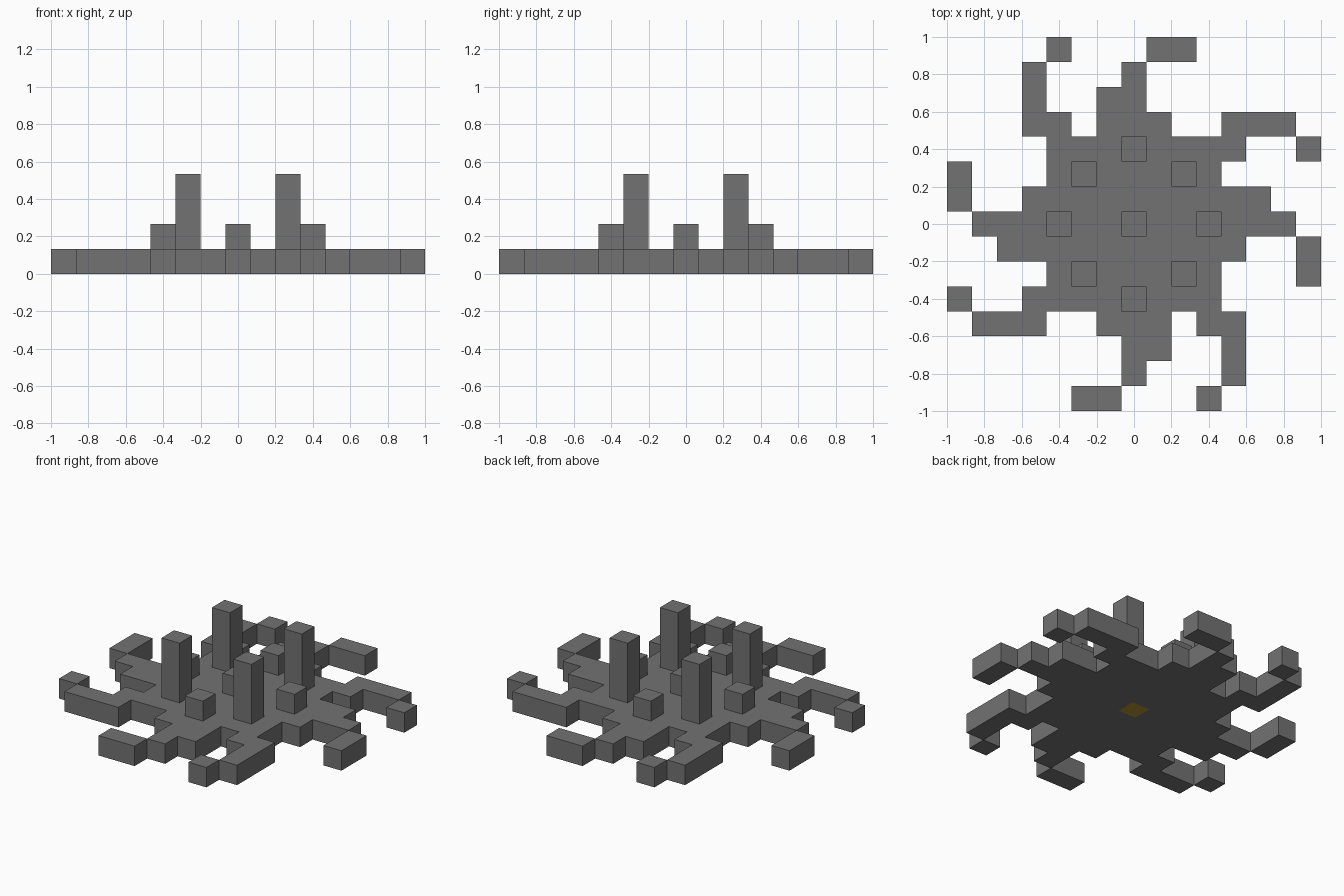
import bpy
import bmesh
from mathutils import Vector

cube = bpy.data.objects.get("Cube")
if cube:
    bpy.data.objects.remove(cube)

U = 2 / 15  # one block


def material(name, rgb):
    mat = bpy.data.materials.new(name)
    mat.use_nodes = True
    mat.diffuse_color = (*rgb, 1)
    mat.node_tree.nodes["Principled BSDF"].inputs["Base Color"].default_value = (*rgb, 1)
    return mat


GREY = material("stone grey", (0.17, 0.17, 0.17))
GOLD = material("dark gold", (0.42, 0.29, 0.032))


def add_object(name, bm, mats):
    mesh = bpy.data.meshes.new(name)
    bm.to_mesh(mesh)
    bm.free()
    for mat in mats:
        mesh.materials.append(mat)
    obj = bpy.data.objects.new(name, mesh)
    bpy.context.collection.objects.link(obj)
    return obj


def turns(cell):
    """The cell and its three quarter turns about the centre."""
    x, y = cell
    return [(x, y), (-y, x), (-x, -y), (y, -x)]


def pillar(name, cell, blocks):
    """Square column standing on the plate."""
    bm = bmesh.new()
    bmesh.ops.create_cube(bm, size=U)
    for v in bm.verts:
        v.co.z = U * (1 + blocks) if v.co.z > 0 else U
    obj = add_object(name, bm, [GREY])
    obj.location = (cell[0] * U, cell[1] * U, 0)


# Plate layout: square core, four stepped arms and four hooked corner arms
core = {(x, y) for x in range(-3, 4) for y in range(-3, 4)}
arm = [(-1, 4), (0, 4), (1, 4), (-1, 5), (0, 5), (0, 6), (1, 7), (2, 7)]
corner_hook = [(4, 3), (4, 4), (5, 4), (6, 4), (7, 3)]
cells = core | {c for part in arm + corner_hook for c in turns(part)}

# Plate: top and bottom for each cell, walls only along the outline
bm = bmesh.new()
corners = [(-0.5, -0.5), (0.5, -0.5), (0.5, 0.5), (-0.5, 0.5)]
outward = [(0, -1), (1, 0), (0, 1), (-1, 0)]
for x, y in sorted(cells):
    low = [Vector(((x + a) * U, (y + b) * U, 0)) for a, b in corners]
    high = [p + Vector((0, 0, U)) for p in low]
    quads = [high, low[::-1]]
    for i, (dx, dy) in enumerate(outward):
        if (x + dx, y + dy) not in cells:
            j = (i + 1) % 4
            quads.append([low[i], low[j], high[j], high[i]])
    for quad in quads:
        face = bm.faces.new([bm.verts.new(p) for p in quad])
        # Gold socket in the middle of the underside
        if (x, y) == (0, 0) and quad[0].z == 0:
            face.material_index = 1
bmesh.ops.remove_doubles(bm, verts=bm.verts, dist=U / 100)
add_object("base_plate", bm, [GREY, GOLD])

# Tall towers, low studs between them and the central stud
for n, cell in enumerate(turns((2, 2))):
    pillar(f"tower_{n + 1}", cell, 3)
for n, cell in enumerate(turns((3, 0))):
    pillar(f"stud_{n + 1}", cell, 1)
pillar("centre_stud", (0, 0), 1)
